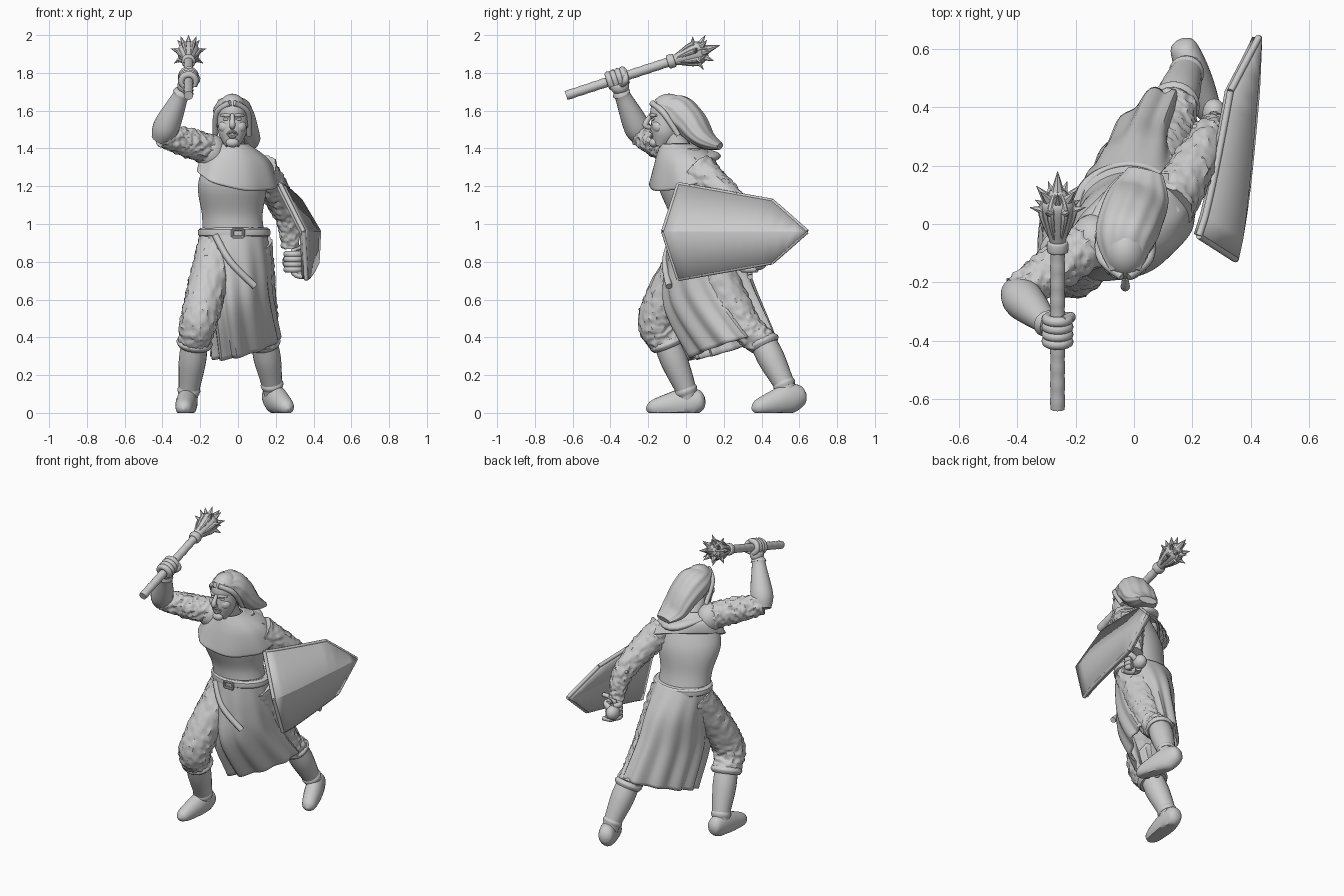
import bpy
import bmesh
import math
from mathutils import Vector, Matrix, noise

default = bpy.data.objects.get("Cube")
if default:
    bpy.data.objects.remove(default, do_unlink=True)

tone = (0.6, 0.6, 0.6, 1)
grey = bpy.data.materials.new("plain grey")
grey.use_nodes = True
grey.diffuse_color = tone
grey.node_tree.nodes["Principled BSDF"].inputs["Base Color"].default_value = tone

ACROSS, BACK, UP = Vector((1, 0, 0)), Vector((0, 1, 0)), Vector((0, 0, 1))


def finish(name, bm, thickness=0.0, offset=0.0, angle=40):
    """Turn a bmesh into a shaded object, optionally with thickness."""
    mesh = bpy.data.meshes.new(name)
    bm.to_mesh(mesh)
    bm.free()
    obj = bpy.data.objects.new(name, mesh)
    bpy.context.collection.objects.link(obj)
    mesh.materials.append(grey)
    bpy.ops.object.select_all(action="DESELECT")
    obj.select_set(True)
    bpy.context.view_layer.objects.active = obj
    bpy.ops.object.shade_smooth_by_angle(angle=math.radians(angle))
    if thickness:
        solid = obj.modifiers.new("thickness", "SOLIDIFY")
        solid.thickness = thickness
        solid.offset = offset


def spline(keys, steps):
    """Smooth interpolation through tuples of any length."""
    last = len(keys) - 1
    out = []
    for i in range(last):
        before, start, end, after = (Vector(keys[max(0, min(last, i + k))]) for k in (-1, 0, 1, 2))
        leave, arrive = (end - before) / 2, (after - start) / 2
        for s in range(steps):
            t = s / steps
            ease = t * t * (3 - 2 * t)
            out.append(start.lerp(end, ease) + leave * t * (1 - t) ** 2 - arrive * t * t * (1 - t))
    return out + [Vector(keys[last])]


def skin(name, rings, capped=True, thickness=0.0):
    """Join rings of points into a surface."""
    bm = bmesh.new()
    loops = [[bm.verts.new(p) for p in ring] for ring in rings]
    for low, high in zip(loops, loops[1:]):
        for i in range(len(low)):
            bm.faces.new((low[i - 1], low[i], high[i], high[i - 1]))
    if capped:
        bm.faces.new(loops[0])
        bm.faces.new(loops[-1])
    bmesh.ops.recalc_face_normals(bm, faces=bm.faces)
    finish(name, bm, thickness)


def tube(name, points, radii, up=UP, sides=20, steps=6, flat=1.0, mail=0.0, strands=0.0, floor=False):
    """Sweep an ellipse along a path; a radius may be a (width, height) pair."""
    sizes = [r if isinstance(r, tuple) else (r, r * flat) for r in radii]
    path = spline([(*p, *size) for p, size in zip(points, sizes)], steps)
    rings = []
    for i, key in enumerate(path):
        centre, (wide, high) = Vector(key[:3]), key[3:]
        ahead, behind = path[min(i + 1, len(path) - 1)], path[max(i - 1, 0)]
        along = Vector((ahead - behind)[:3]).normalized()
        side = along.cross(up).normalized()
        top = side.cross(along)
        ring = []
        for s in range(sides):
            a = math.tau * s / sides
            spoke = side * math.cos(a) * wide + top * math.sin(a) * high
            p = centre + spoke * (1 + strands * math.sin(11 * a))
            if mail:
                p += spoke.normalized() * mail * noise.noise(p * 45)
            if floor:
                p.z = max(p.z, 0)
            ring.append(p)
        rings.append(ring)
    skin(name, rings)


def loft(name, keys, twist=0.0, folds=0, depth=0.0, dent=0.0, tilt=(0, 0), sides=96, steps=8, thickness=0.0):
    """Stack ellipses (x, y, z, rx, ry); folds, dent and tilt grow toward the last key."""
    layers = spline(keys, steps)
    rings = []
    for i, (x, y, z, rx, ry) in enumerate(layers):
        grow = i / (len(layers) - 1)
        ring = []
        for s in range(sides):
            a = math.tau * s / sides
            fold = 1 + grow * (depth * math.sin(folds * a + math.sin(2 * a)) - dent * max(0, math.cos(a - .4)) ** 4)
            dx, dy = rx * fold * math.cos(a), ry * fold * math.sin(a + twist * grow)
            ring.append((x + dx, y + dy, z + grow * (tilt[0] * dx + tilt[1] * dy)))
        rings.append(ring)
    skin(name, rings, not thickness, thickness)


def ball(name, centre, size):
    bm = bmesh.new()
    bmesh.ops.create_uvsphere(bm, u_segments=24, v_segments=16, radius=1,
                              matrix=Matrix.Translation(centre) @ Matrix.Diagonal((*size, 1)))
    finish(name, bm)


def between(a, b, fractions):
    return [a.lerp(b, f) for f in fractions]


def fist(name, centre, axis, wrist):
    """Four fingers and a thumb curled round a bar."""
    axis = axis.normalized()
    u = (wrist - centre).cross(axis).normalized()
    u = axis.cross(u)
    v = axis.cross(u)
    for finger in range(4):
        middle = centre + axis * (finger - 1.5) * 0.027
        arc = [middle + (u * math.cos(a) + v * math.sin(a)) * 0.038 for a in range(6)]
        tube(name + "_finger", arc, [0.018] * len(arc), up=axis, sides=10, steps=3)
    thumb = [centre + u * 0.04, centre - v * 0.05 + axis * 0.04, centre - u * 0.04 + axis * 0.05]
    tube(name + "_thumb", thumb, (0.02, 0.018, 0.012), up=axis, sides=10)
    ball(name + "_palm", centre + u * 0.045, (0.04, 0.05, 0.045))


# Torso, skirt and belt
loft("tunic", [(-.02, .06, .9, .17, .14), (-.03, .04, 1.04, .16, .125),
               (-.03, 0, 1.22, .18, .15), (-.02, -.02, 1.4, .11, .1)], twist=.4)
loft("skirt", [(-.02, .06, .98, .17, .14), (0, .1, .8, .18, .2), (.02, .14, .6, .18, .24),
               (.06, .26, .36, .19, .23)], twist=.6, folds=13, depth=.07, dent=.5, tilt=(.15, .25), thickness=.014)
loft("belt", [(-.02, .06, z, r, r * .8) for z, r in ((.93, .17), (.94, .19), (.97, .19), (.98, .17))], steps=2)
buckle = Vector((0, -.1, .95))
corners = [buckle + ACROSS * x * .03 + UP * z * .02 for x, z in ((-1, -1), (-1, 1), (1, 1), (1, -1), (-1, -1))]
for a, b in zip(corners, corners[1:]):
    tube("buckle_bar", (a, b), (.008, .008), up=BACK, sides=8, steps=1)
tube("hanging_strap", [(-.12, -.07, .94), (-.04, -.11, .8), (.09, -.09, .67)], (.018, .018, .018),
     up=BACK, sides=10)

# Shoulder mantle, hood and neck
loft("mantle", [(-.03, -.05, 1.42, .08, .08), (-.01, -.02, 1.35, .17, .14), (0, -.01, 1.25, .21, .18)],
     twist=.4, folds=8, depth=.02, tilt=(-.3, .4), thickness=.014)
ball("raised_mantle_shoulder", (-.14, -.06, 1.38), (.08, .095, .095))
tube("hood", [(-.13, 0, 1.4), (0, .13, 1.36), (.14, .03, 1.34)], (.03, .055, .03), flat=.5)
tube("neck", [(-.03, -.02, 1.35), (-.03, -.09, 1.5)], (.07, .06), up=BACK)

# Head and face, placed about the middle of the face
face = Vector((-.03, -.1, 1.54))


def on_face(x, y, z):
    return face + Vector((x, y, z))


ball("skull", on_face(0, .01, .05), (.08, .1, .1))
tube("jaw", [on_face(0, 0, .03), on_face(0, -.015, -.06), on_face(0, -.04, -.13)], (.08, .074, .035), up=BACK)
ball("chin", on_face(0, -.07, -.11), (.035, .025, .025))
tube("nose", [on_face(0, -.085, .04), on_face(0, -.115, -.015), on_face(0, -.085, -.03)], (.01, .016, .01), up=ACROSS)
for height in (-.05, -.08):
    tube("lip", [on_face(x, -.085 + abs(x) / 2, height if not x else -.065) for x in (-.03, 0, .03)],
         (.005, .009, .005), sides=8)
for s in (-1, 1):
    tube("brow", [on_face(s * x, x * x * 8 - .085, .035) for x in (.01, .035, .06)], (.009, .01, .006), sides=10)
    ball("eye", on_face(s * .032, -.07, .014), (.017, .012, .008))
    ball("cheek", on_face(s * .038, -.045, -.025), (.036, .034, .035))
    ball("ear", on_face(s * .08, .025, 0), (.01, .02, .03))
    tube("side_braid", [on_face(s * x, y, z) for x, y, z in
                        ((.01, -.08, .1), (.08, -.02, .05), (.09, .06, -.07))], (.016, .017, .014), up=BACK, sides=10)
tube("hair", [(-.03, -.16, 1.64), (-.03, -.06, 1.6), (-.01, .02, 1.54), (.02, .1, 1.45), (.04, .18, 1.41)],
     ((.05, .015), (.1, .09), (.108, .085), (.1, .055), (.06, .02)), sides=66, strands=.025)

# Arms
right_shoulder, right_elbow, right_wrist = Vector((-.14, -.06, 1.39)), Vector((-.4, -.24, 1.47)), Vector((-.29, -.35, 1.71))
left_shoulder, left_elbow, left_wrist = Vector((.12, .06, 1.29)), Vector((.25, .28, 1.07)), Vector((.28, .34, .88))
chain = dict(sides=48, steps=26, mail=.012)
tube("right_sleeve", between(right_shoulder, right_elbow, (0, .5, 1)), (.08, .077, .06), **chain)
tube("left_sleeve", (left_shoulder, left_elbow, left_wrist), (.09, .068, .045), up=ACROSS, **chain)
tube("right_bracer", between(right_elbow, right_wrist, (-.1, .2, .85, .92, 1)), (.05, .07, .043, .048, .035), up=BACK)

# Legs: hip, knee, trouser cuff, ankle, heel, toe and a girth
legs = {
    "right": ((-.1, .06, .9), (-.2, -.15, .52), (-.23, -.1, .37), (-.26, 0, .12), (-.26, .1, .07), (-.29, -.21, .02), 1),
    "left": ((.07, .08, .9), (.12, .29, .5), (.14, .41, .37), (.18, .52, .15), (.16, .63, .1), (.27, .35, .02), .9),
}
for side, (*joints, girth) in legs.items():
    hip, knee, cuff, ankle, heel, toe = map(Vector, joints)
    tube(side + "_trouser", (hip, knee, cuff), (.11, .1 * girth, .085 * girth), up=ACROSS, **chain)
    tube(side + "_trouser_cuff", between(cuff, ankle, (-.08, 0, .08)), [r * girth for r in (.085, .097, .085)], up=ACROSS)
    sole = between(heel, toe, (0, .07, .3, .6, .9, 1))
    tube(side + "_boot", (cuff, cuff.lerp(ankle, .4), ankle, sole[2]), (.07, .072, .055, .05), up=ACROSS)
    tube(side + "_ankle_cuff", between(cuff, ankle, (.92, 1, 1.08)), (.053, .061, .055), up=ACROSS)
    tube(side + "_shoe", sole, (.02, (.045, .055), (.055, .08), (.054, .065), (.04, .04), .008), floor=True)

# Mace with a spiked head
butt = Vector((-.262, -.635, 1.68))
along = Vector((0, .55, .18)).normalized()
rise = ACROSS.cross(along)


def on_mace(distance, radius=0.0, a=0.0):
    return butt + along * distance + (ACROSS * math.cos(a) + rise * math.sin(a)) * radius


tube("mace_handle", [on_mace(d * .03) for d in range(21)], [.024 + d % 2 * .002 for d in range(21)], steps=2)
tube("mace_collar", map(on_mace, (.565, .57, .6, .605)), (.025, .036, .036, .025))
tube("mace_core", map(on_mace, (.6, .72, .76, .79)), (.026, .058, .05, .02))
tube("mace_tip", map(on_mace, (.77, .858)), (.028, .001), sides=8, steps=1)
for i in range(7):
    a = math.tau * (i + .25) / 7
    tube("mace_rib", [on_mace(.62, .026, a), on_mace(.72, .055, a), on_mace(.78, .025, a)],
         (.006, .014, .008), up=ACROSS, sides=8)
    for base, tip, reach, turn in ((.715, .735, .098, 0), (.75, .8, .075, .45)):
        tube("mace_spike", [on_mace(base, .03, a + turn), on_mace(tip, reach, a + turn)],
             (.024, .001), up=along, sides=6, steps=1)
fist("right_hand", on_mace(.285), along, right_wrist)


# Ridged shield with rim, grip and arm straps
def on_shield(t, side):
    half = min(.25 - .12 * t, .6 * (1 - t))
    lean = {-1: .05, 0: 0, 1: -.5}[side]
    nose = 0 if side else .08 * (1 - t)
    return Vector((.36 + .08 * t ** .7 + lean * half, .68 * t - .04 - nose, .96 + side * half))


bm = bmesh.new()
stations = [i / 11 for i in range(12)]
low, ridge, top = ([bm.verts.new(on_shield(t, side)) for t in stations] for side in (-1, 0, 1))
for lower, upper in ((low, ridge), (ridge, top)):
    for i in range(11):
        bm.faces.new((lower[i], lower[i + 1], upper[i + 1], upper[i]))
bmesh.ops.remove_doubles(bm, verts=bm.verts, dist=.001)
finish("shield", bm, thickness=.035, offset=-1, angle=15)
edge = [on_shield(0, 0)] + [on_shield(t, 1) for t in stations] + [on_shield(t, -1) for t in stations[-2::-1]]
for a, b in zip(edge, edge[1:] + edge[:1]):
    tube("shield_rim", [p - ACROSS * .012 for p in (a, b)], (.012, .012), up=ACROSS, sides=10, steps=1)
grip = left_wrist + Vector((.015, 0, -.08))
tube("shield_grip", [grip + ACROSS * .08 + UP * .08, grip + UP * .06, grip - UP * .06, grip + ACROSS * .08 - UP * .08],
     [.014] * 4, up=BACK, sides=10)
for shift in (-.05, .05):
    strap = left_elbow + BACK * shift
    tube("arm_strap", [strap + ACROSS * .05, strap - ACROSS * .05], (.012, .012), sides=10)
fist("left_hand", grip, UP, left_wrist + BACK * .03)
